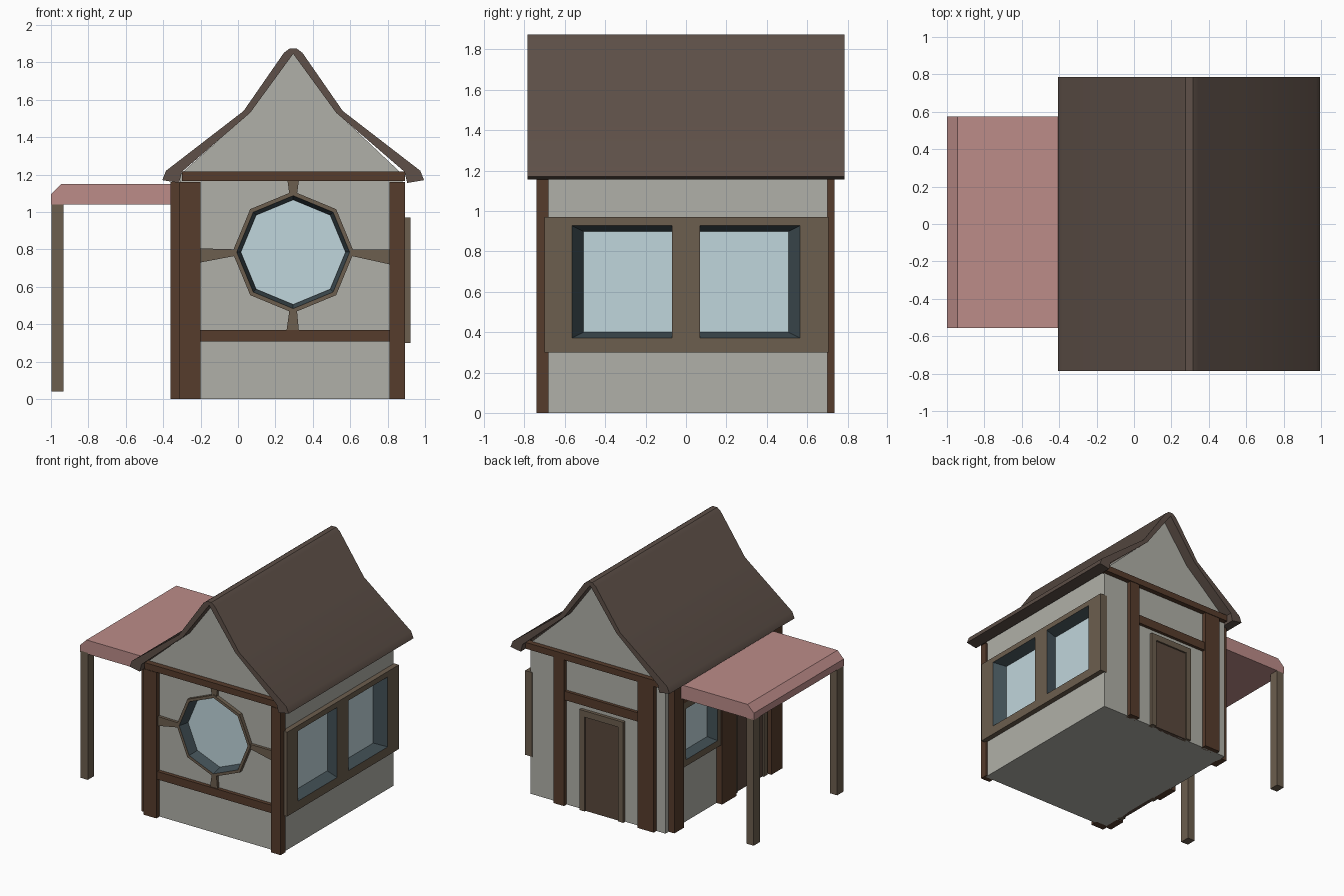
import bpy, bmesh, math

if "Cube" in bpy.data.objects:
    bpy.data.objects.remove(bpy.data.objects["Cube"])


def mat(name, rgb):
    m = bpy.data.materials.new(name)
    m.diffuse_color = [((c / 255 + 0.055) / 1.055) ** 2.4 for c in rgb] + [1]
    m.use_nodes = True
    m.node_tree.nodes["Principled BSDF"].inputs["Base Color"].default_value = m.diffuse_color
    return m


PLASTER = mat("plaster", (176, 176, 168))
BEAM = mat("dark_timber", (86, 60, 44))
FRAME = mat("light_timber", (108, 94, 78))
DOOR = mat("door_wood", (90, 72, 60))
ROOF = mat("roof_brown", (94, 80, 72))
GLASS = mat("glass", (192, 214, 220))
REVEAL = mat("window_reveal", (66, 80, 86))
PINK = mat("awning_pink", (188, 140, 137))


def loft(name, a, b, material):
    """Solid between two matching loops of 3D points."""
    bm = bmesh.new()
    va, vb = [bm.verts.new(p) for p in a], [bm.verts.new(p) for p in b]
    bm.faces.new(va)
    bm.faces.new(vb)
    n = len(a)
    for i in range(n):
        j = (i + 1) % n
        bm.faces.new((va[i], va[j], vb[j], vb[i]))
    bmesh.ops.recalc_face_normals(bm, faces=bm.faces)
    me = bpy.data.meshes.new(name)
    bm.to_mesh(me)
    bm.free()
    me.materials.append(material)
    ob = bpy.data.objects.new(name, me)
    bpy.context.collection.objects.link(ob)
    return ob


def prism(name, profile, y0, y1, material):
    """Extrude an (x, z) profile along y."""
    return loft(name, [(x, y0, z) for x, z in profile], [(x, y1, z) for x, z in profile], material)


def box(name, x0, x1, y0, y1, z0, z1, material):
    return prism(name, [(x0, z0), (x1, z0), (x1, z1), (x0, z1)], y0, y1, material)


def side_loop(x, y0, y1, z0, z1):
    return [(x, y0, z0), (x, y1, z0), (x, y1, z1), (x, y0, z1)]


def octagon(y, r, cx=0.295, cz=0.785):
    return [(cx + r * math.cos(i * math.pi / 4), y, cz + r * math.sin(i * math.pi / 4)) for i in range(8)]


def cut(targets, cutter):
    for ob in targets:
        m = ob.modifiers.new("cut", 'BOOLEAN')
        m.operation, m.solver, m.object = 'DIFFERENCE', 'EXACT', cutter
        m.material_mode = 'TRANSFER'
        bpy.context.view_layer.objects.active = ob
        bpy.ops.object.modifier_apply(modifier=m.name)
    bpy.data.objects.remove(cutter)


# Walls with the curved gable in one solid
walls = prism("walls", [(-0.31, 0), (0.88, 0), (0.88, 1.2), (0.53, 1.53), (0.295, 1.85),
                        (0.06, 1.53), (-0.31, 1.2)], -0.70, 0.70, PLASTER)

# Roof shell with flared eaves and rounded ridge
half = [(0.70, 1.17), (0.68, 1.22), (0.265, 1.54), (0.05, 1.85), (0.02, 1.873)]
inner = [(0.0, 1.845), (0.23, 1.53), (0.595, 1.215), (0.61, 1.155)]
outer = [(0.295 - x, z) for x, z in half] + [(0.295 + x, z) for x, z in reversed(half)]
under = [(0.295 + x, z) for x, z in reversed(inner)] + [(0.295 - x, z) for x, z in inner[1:]]
roof = prism("roof", outer + under, -0.785, 0.785, ROOF)
bpy.ops.object.select_all(action='DESELECT')
roof.select_set(True)
bpy.context.view_layer.objects.active = roof
bpy.ops.object.shade_smooth_by_angle(angle=math.radians(35))

# Front timbers
box("front_left_post", -0.315, -0.20, -0.74, -0.68, 0, 1.16, BEAM)
box("front_right_post", 0.81, 0.893, -0.74, -0.68, 0, 1.16, BEAM)
box("front_rail", -0.20, 0.81, -0.73, -0.69, 0.307, 0.37, BEAM)
box("front_gable_beam", -0.30, 0.893, -0.745, -0.69, 1.165, 1.215, BEAM)

# Octagonal front window with four tapered braces
ring = loft("round_window_frame", octagon(-0.73, 0.325), octagon(-0.69, 0.325), FRAME)
cut([ring, walls], loft("round_cutter", octagon(-0.75, 0.307), octagon(-0.645, 0.28), REVEAL))
loft("round_window_glass", octagon(-0.65, 0.279), octagon(-0.64, 0.279), GLASS)
for name, prof in {
    "brace_left": [(-0.20, 0.73), (-0.015, 0.765), (-0.015, 0.80), (-0.20, 0.805)],
    "brace_right": [(0.81, 0.72), (0.81, 0.80), (0.605, 0.80), (0.605, 0.765)],
    "brace_top": [(0.265, 1.165), (0.325, 1.165), (0.315, 1.09), (0.275, 1.09)],
    "brace_bottom": [(0.26, 0.37), (0.325, 0.37), (0.315, 0.475), (0.275, 0.475)],
}.items():
    prism(name, prof, -0.722, -0.69, FRAME)

# Right side double window panel
panel = box("right_window_panel", 0.86, 0.922, -0.70, 0.705, 0.30, 0.97, FRAME)
for tag, s in (("front", -1), ("back", 1)):
    cut([panel, walls], loft("side_cutter", side_loop(0.93, s * 0.07, s * 0.57, 0.368, 0.93),
                             side_loop(0.83, s * 0.07, s * 0.507, 0.40, 0.898), REVEAL))
    y0, y1 = sorted((s * 0.07, s * 0.507))
    box("right_glass_" + tag, 0.82, 0.835, y0, y1, 0.40, 0.898, GLASS)

# Left side: window, posts and door under the awning
frame = box("left_window_frame", -0.35, -0.29, 0.06, 0.54, 0.47, 0.98, FRAME)
cut([frame, walls], loft("left_cutter", side_loop(-0.36, 0.10, 0.50, 0.52, 0.93),
                         side_loop(-0.265, 0.12, 0.48, 0.54, 0.91), REVEAL))
box("left_window_glass", -0.27, -0.255, 0.12, 0.48, 0.54, 0.91, GLASS)
for tag, y0, y1 in (("front", -0.70, -0.56), ("middle", -0.12, 0.06), ("back", 0.54, 0.66)):
    box("left_post_" + tag, -0.36, -0.30, y0, y1, 0, 1.16, BEAM)
box("left_rail", -0.352, -0.30, -0.56, 0.54, 0.98, 1.05, BEAM)


def door(name, u0, u1, top, place):
    """Door leaf with jambs and lintel, placed by a callback."""
    for part, a, b, z0, z1, d, m in (("leaf", u0, u1, 0, top, 0.012, DOOR),
                                     ("jamb_a", u0 - 0.045, u0, 0, top + 0.05, 0.025, FRAME),
                                     ("jamb_b", u1, u1 + 0.045, 0, top + 0.05, 0.025, FRAME),
                                     ("lintel", u0, u1, top, top + 0.05, 0.025, FRAME)):
        box(name + "_" + part, *place(a, b, d), z0, z1, m)


door("left_door", -0.50, -0.17, 0.77, lambda a, b, d: (-0.31 - d, -0.29, a, b))

# Back timbers and door
door("back_door", 0.09, 0.385, 0.75, lambda a, b, d: (a, b, 0.68, 0.70 + d))
box("back_post_left", -0.23, -0.09, 0.68, 0.735, 0, 1.17, BEAM)
box("back_post_right", 0.56, 0.65, 0.68, 0.735, 0, 1.17, BEAM)
box("back_rail", -0.09, 0.56, 0.69, 0.725, 0.84, 0.91, BEAM)
box("back_gable_beam", -0.30, 0.893, 0.69, 0.74, 1.165, 1.215, BEAM)

# Awning with chamfered outer edge, on two legs
prism("awning", [(-1, 1.04), (-1, 1.095), (-0.945, 1.15), (-0.30, 1.15), (-0.30, 1.04)],
      -0.555, 0.575, PINK)
for tag, y0 in (("front", -0.555), ("back", 0.495)):
    box("awning_leg_" + tag, -0.998, -0.933, y0, y0 + 0.08, 0.04, 1.05, FRAME)
